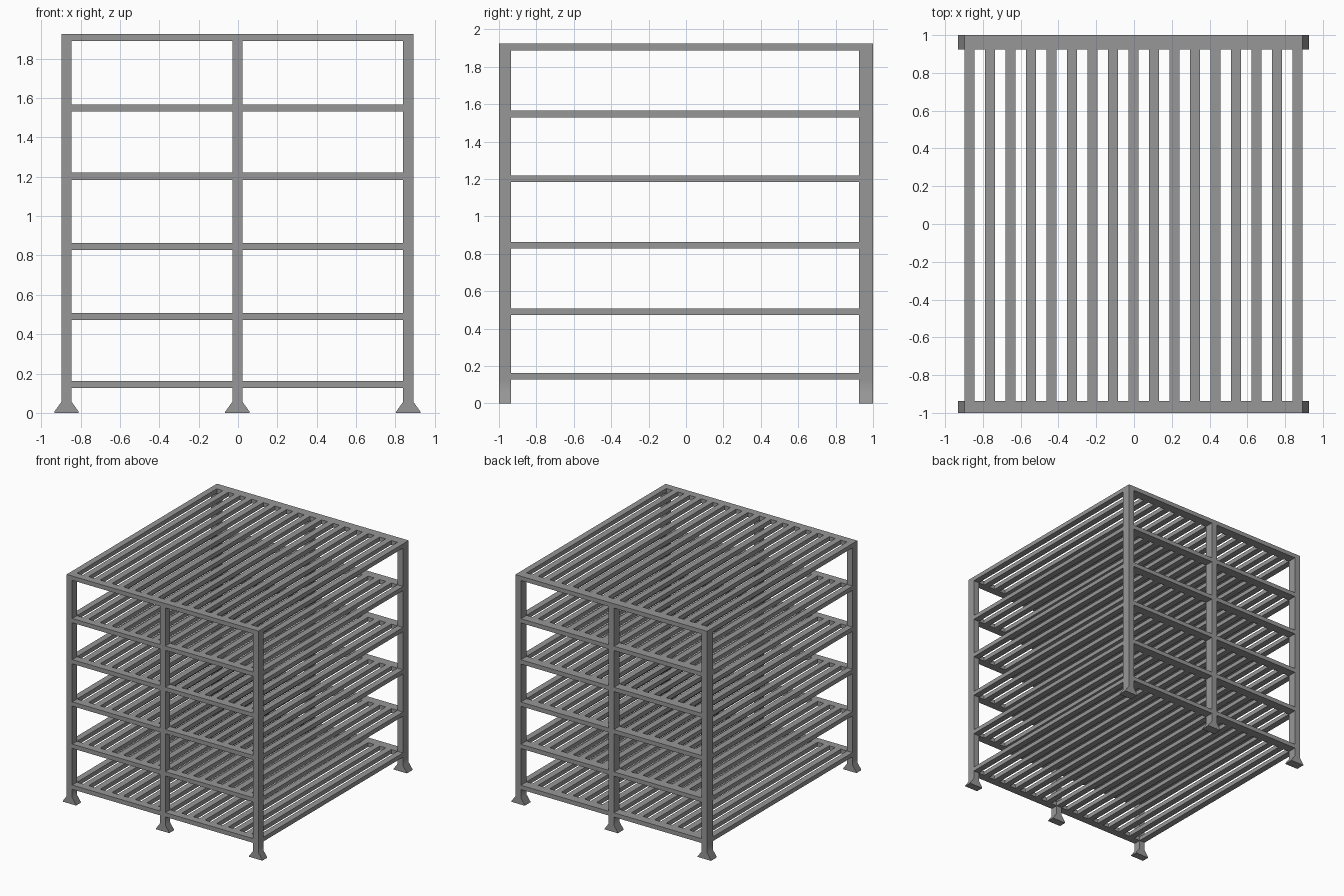
import bpy
import bmesh
import math

cube = bpy.data.objects.get("Cube")
if cube:
    bpy.data.objects.remove(cube, do_unlink=True)

steel = bpy.data.materials.new("grey steel")
steel.use_nodes = True
GREY = (0.31, 0.31, 0.31, 1)
steel.diffuse_color = GREY
steel.node_tree.nodes["Principled BSDF"].inputs["Base Color"].default_value = GREY

TOP = 1.924                                      # rack height
BAR = 0.036                                      # shelf thickness
HALF = 0.026                                     # half width of posts and slats
FRONT, BACK = (-1.0, -0.936), (0.924, 1.0)       # depth of the two frames
POSTS = {"right": -0.871, "middle": -0.003, "left": 0.865}
SHELVES = [0.163, 0.508, 0.864, 1.22, 1.566, TOP]
SLATS = 17


def finish(name, bm):
    bmesh.ops.recalc_face_normals(bm, faces=bm.faces)
    mesh = bpy.data.meshes.new(name)
    bm.to_mesh(mesh)
    bm.free()
    mesh.materials.append(steel)
    obj = bpy.data.objects.new(name, mesh)
    bpy.context.collection.objects.link(obj)
    return obj


def add_box(bm, xs, ys, zs):
    verts = bmesh.ops.create_cube(bm, size=1)["verts"]
    for v in verts:
        v.co = [lo if c < 0 else hi for c, (lo, hi) in zip(v.co, (xs, ys, zs))]


def make_post(name, x, ys):
    """Straight post that flares sideways into its foot."""
    profile = [(HALF, TOP), (HALF, 0.127), (HALF, 0.056), (0.062, 0.006), (0.062, 0)]
    bm = bmesh.new()
    rings = [[bm.verts.new((x + sx * w, y, z))
              for sx, y in ((-1, ys[0]), (1, ys[0]), (1, ys[1]), (-1, ys[1]))]
             for w, z in profile]
    for a, b in zip(rings, rings[1:]):
        for i in range(4):
            j = (i + 1) % 4
            bm.faces.new((a[i], a[j], b[j], b[i]))
    bm.faces.new(rings[0])
    bm.faces.new(rings[-1])
    post = finish(name, bm)
    bpy.ops.object.select_all(action="DESELECT")
    post.select_set(True)
    bpy.context.view_layer.objects.active = post
    bpy.ops.object.shade_smooth_by_angle(angle=math.radians(40))


# Posts with flared feet
for row, ys in (("front", FRONT), ("back", BACK)):
    for side, x in POSTS.items():
        make_post(f"{row}_{side}_post", x, ys)

# Shelves: rails between the posts, slats running front to back
columns = list(POSTS.values())
pitch = (columns[-1] - columns[0]) / (SLATS - 1)
for n, top in enumerate(SHELVES, 1):
    zs = (top - BAR, top)
    rails = bmesh.new()
    for ys in (FRONT, BACK):
        for a, b in zip(columns, columns[1:]):
            add_box(rails, (a + HALF, b - HALF), ys, zs)
    finish(f"shelf_{n}_rails", rails)

    slats = bmesh.new()
    for i in range(SLATS):
        x = columns[0] + i * pitch
        add_box(slats, (x - HALF, x + HALF), (FRONT[1], BACK[0]), zs)
    finish(f"shelf_{n}_slats", slats)
